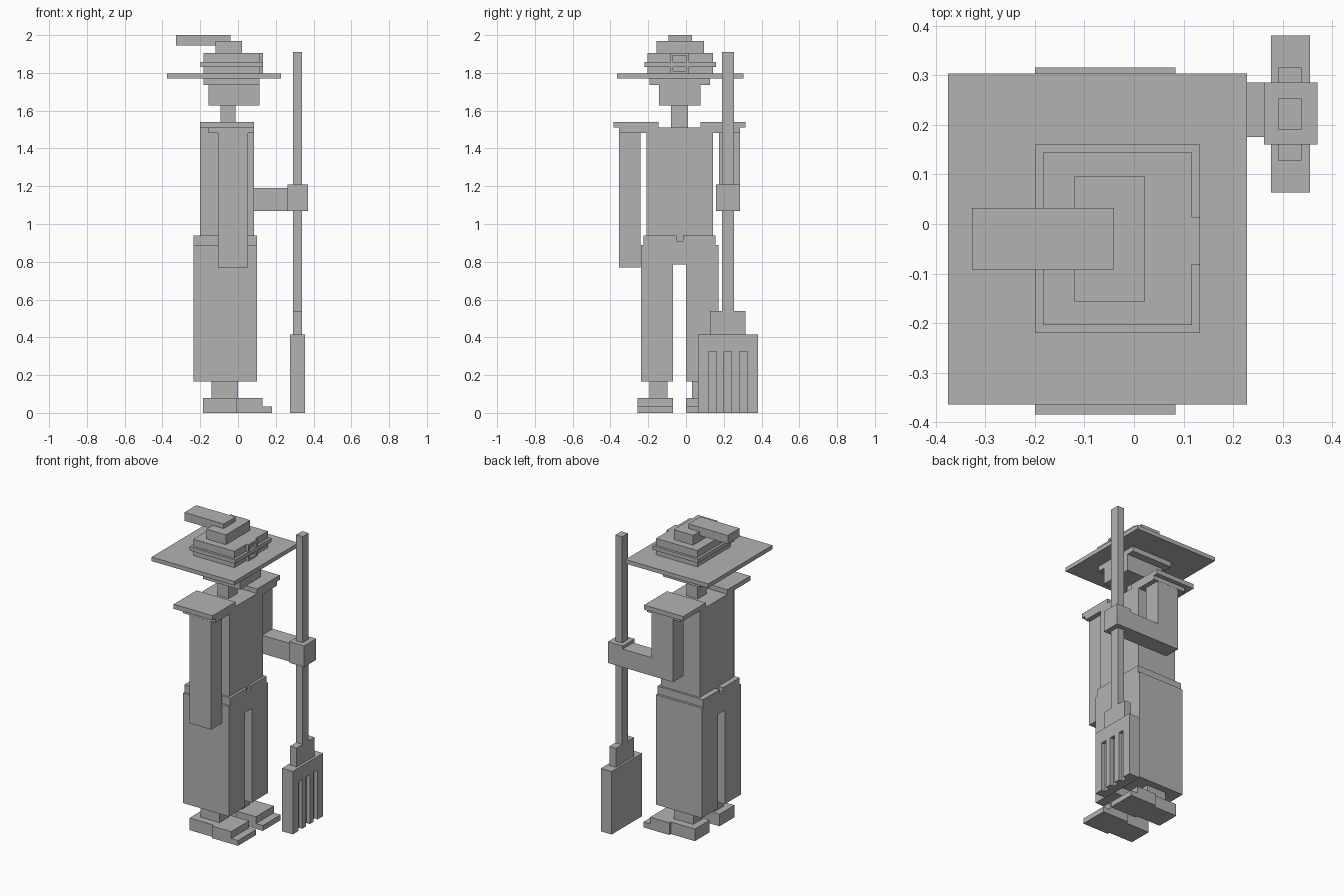
import bpy

default_cube = bpy.data.objects.get("Cube")
if default_cube:
    bpy.data.objects.remove(default_cube, do_unlink=True)

grey = bpy.data.materials.new("plain grey")
grey.use_nodes = True
grey.diffuse_color = (0.45, 0.45, 0.45, 1)
grey.node_tree.nodes["Principled BSDF"].inputs["Base Color"].default_value = grey.diffuse_color


def box(name, x_range, y_range, z_range):
    """Add a block that fills the given (low, high) range on each axis."""
    ranges = (x_range, y_range, z_range)
    centre = [(low + high) / 2 for low, high in ranges]
    bpy.ops.mesh.primitive_cube_add(size=1, location=centre)
    block = bpy.context.object
    block.name = name
    block.scale = [high - low for low, high in ranges]
    bpy.ops.object.transform_apply(location=False, rotation=False, scale=True)
    block.data.materials.append(grey)


def around(centre, half_width):
    """Range reaching equally far to both sides of a centre."""
    return (centre - half_width, centre + half_width)


def grown(value_range, margin):
    """Range widened at both ends by a margin."""
    low, high = value_range
    return (low - margin, high + margin)


def mirrored_pair(name, x_range, inner, outer, z_range):
    """Add two blocks mirrored about the centre line of the body."""
    box("right_" + name, x_range, (body_centre - outer, body_centre - inner), z_range)
    box("left_" + name, x_range, (body_centre + inner, body_centre + outer), z_range)


body_centre = -0.034

# Heights shared by neighbouring parts
ground = 0
toe_top = 0.035
foot_top = 0.08
leg_bottom = 0.165
crotch = 0.785
hip_top = 0.89
notch_bottom = 0.91
waistband_top = 0.94
elbow_bottom = 1.07
arm_top = 1.483
torso_top = 1.51
chin = 1.628
hairline = 1.737
brim_bottom = 1.77
brim_top = 1.797
crown_top = 1.905
hat_top = 1.97

# Feet: narrow heel, wider front, thin toe
heel_front = -0.01
foot_front = 0.13
foot_inner = 0.035
foot_outer = 0.222
inset = 0.016
mirrored_pair("heel", (-0.185, heel_front), foot_inner + inset, foot_outer - inset, (ground, foot_top))
mirrored_pair("foot", (heel_front, foot_front), foot_inner, foot_outer, (ground, foot_top))
mirrored_pair("toe", (foot_front, 0.18), foot_inner, foot_outer, (ground, toe_top))

# Ankles, legs and hips
hip_depth = (-0.235, 0.1)
hip_half_width = 0.205
mirrored_pair("ankle", (-0.14, 0), 0.065, 0.158, (foot_top, leg_bottom))
mirrored_pair("leg", hip_depth, foot_inner, hip_half_width, (leg_bottom, crotch))
box("hips", hip_depth, around(body_centre, hip_half_width), (crotch, hip_top))

# Waistband, notched at the middle of front and back
notch_half_width = 0.017
mirrored_pair("waistband", hip_depth, notch_half_width, 0.19, (hip_top, waistband_top))
box("waistband_join", hip_depth, around(body_centre, notch_half_width), (hip_top, notch_bottom))

# Torso and layered shoulders
torso_depth = (-0.2, 0.084)
torso_half_width = 0.176
pad_thickness = 0.03
mirrored_pair("shoulder_pad", torso_depth, 0.112, 0.35, (torso_top, torso_top + pad_thickness))
mirrored_pair("shoulder_underlay", (-0.155, 0.084), torso_half_width, 0.32, (arm_top, torso_top))
box("torso", torso_depth, around(body_centre, torso_half_width), (notch_bottom, torso_top))

# Arms: the right one hangs, the left one reaches forward
arm_depth = (-0.105, 0.053)
arm_front = arm_depth[1]
left_arm_width = (0.175, 0.285)
hand_depth = (0.262, 0.37)
box("right_arm", arm_depth, (-0.355, -0.24), (0.77, arm_top))
box("left_upper_arm", arm_depth, left_arm_width, (elbow_bottom, arm_top))
box("left_forearm", (arm_front, hand_depth[0]), left_arm_width, (elbow_bottom, 1.19))
box("left_hand", hand_depth, (0.16, 0.285), (elbow_bottom, 1.21))

# Neck, head and hair
box("neck", (-0.093, -0.013), around(body_centre, 0.045), (torso_top, chin))
box("head", (-0.155, 0.115), around(body_centre, 0.11), (chin, hairline))
box("hair", (-0.183, 0.115), around(body_centre, 0.16), (hairline, brim_bottom))

# Hat with a band around the crown
crown_depth = (-0.183, 0.117)
crown_width = around(-0.03, 0.174)
band_height = (1.832, 1.858)
box("hat_brim", (-0.375, 0.228), around(-0.03, 0.334), (brim_bottom, brim_top))
box("hat_crown", crown_depth, crown_width, (brim_top, crown_top))
box("hat_band", grown(crown_depth, inset), grown(crown_width, inset), band_height)
box("hat_top", (-0.12, 0.022), around(-0.03, 0.126), (crown_top, hat_top))
box("hat_feather", (-0.327, -0.04), around(-0.03, 0.062), (hat_top - 0.025, 2))

# Buckle frame on the front of the hat band
frame_depth = (crown_depth[1], crown_depth[1] + inset)
frame_bar = 0.014
frame_half_width = 0.034
mirrored_pair("buckle_side", frame_depth, frame_half_width, frame_half_width + frame_bar, (brim_top, crown_top))
frame_width = around(body_centre, frame_half_width)
box("buckle_bottom", frame_depth, frame_width, (brim_top, brim_top + frame_bar))
box("buckle_top", frame_depth, frame_width, (crown_top - frame_bar, crown_top))

# Long tool held in the left hand
tool_centre = 0.222
pole_depth = (0.29, 0.338)
blade_top = 0.415
socket_top = 0.54
box("tool_pole", pole_depth, around(tool_centre, 0.031), (socket_top, 1.91))
box("tool_socket", pole_depth, around(tool_centre, 0.094), (blade_top, socket_top))

# Blade with three grooves between four tines on its front
blade_width = around(tool_centre, 0.158)
blade_face = (0.33, 0.355)
groove_top = 0.325
groove_half_width = 0.02
box("blade_back", (0.276, blade_face[0]), blade_width, (ground, blade_top))
box("blade_head", blade_face, blade_width, (groove_top, blade_top))
tine_start, blade_end = blade_width
for step in (-1, 0, 1):
    groove_start, groove_end = around(tool_centre + step * 0.08, groove_half_width)
    box("blade_tine", blade_face, (tine_start, groove_start), (ground, groove_top))
    tine_start = groove_end
box("blade_tine", blade_face, (tine_start, blade_end), (ground, groove_top))
